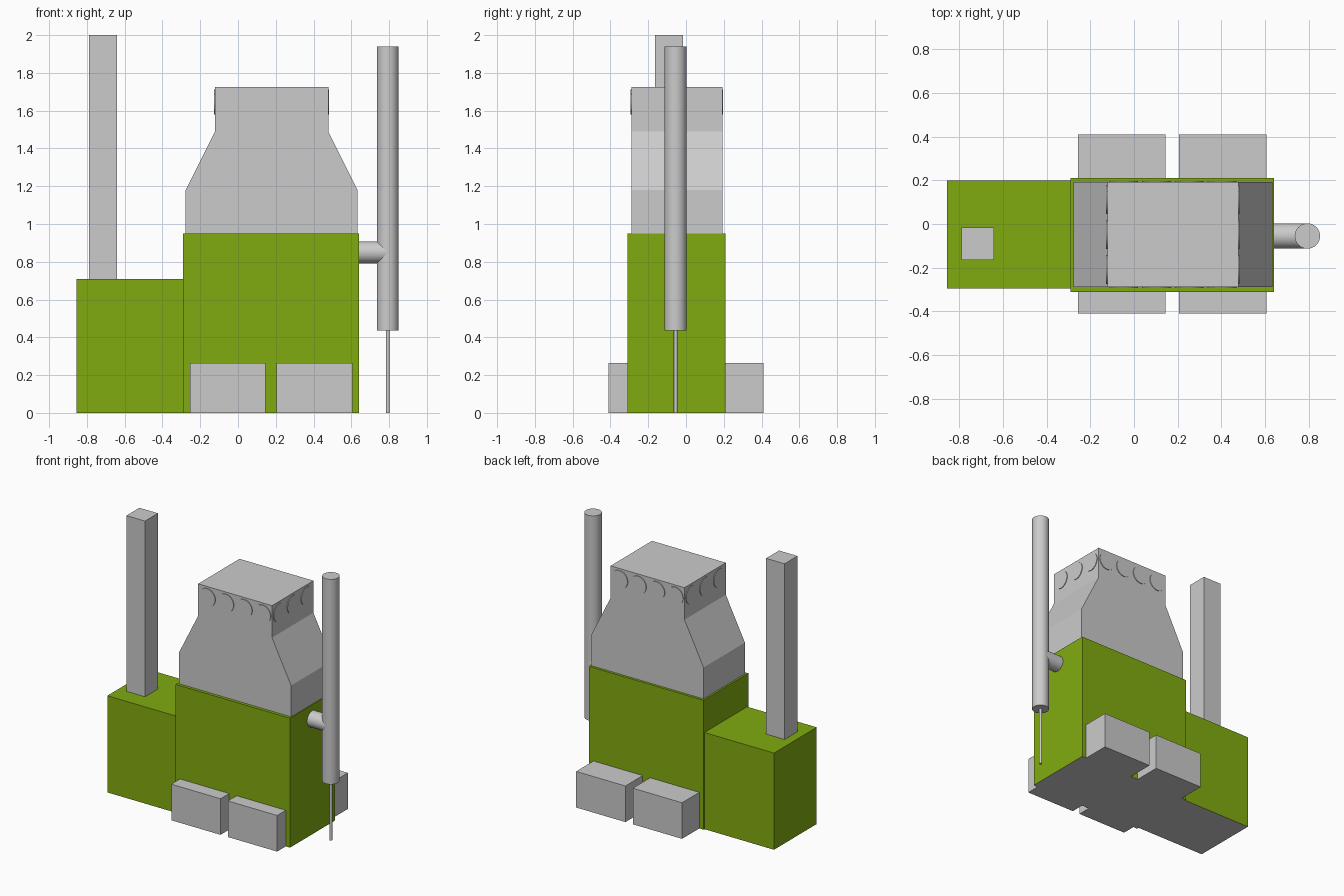
import bpy, bmesh
from math import pi
from mathutils import Matrix, Vector

cube = bpy.data.objects.get("Cube")
if cube:
    bpy.data.objects.remove(cube, do_unlink=True)


def material(name, rgb):
    m = bpy.data.materials.new(name)
    m.use_nodes = True
    m.diffuse_color = (*rgb, 1)
    m.node_tree.nodes["Principled BSDF"].inputs["Base Color"].default_value = (*rgb, 1)
    return m


grey = material("grey", (0.6, 0.6, 0.6))
green = material("olive green", (0.22, 0.41, 0.005))


def finish(name, bm, mats):
    bmesh.ops.recalc_face_normals(bm, faces=bm.faces)
    mesh = bpy.data.meshes.new(name)
    bm.to_mesh(mesh)
    bm.free()
    for m in mats:
        mesh.materials.append(m)
    ob = bpy.data.objects.new(name, mesh)
    bpy.context.collection.objects.link(ob)
    return ob


def box(name, lo, hi, *mats):
    lo, hi = Vector(lo), Vector(hi)
    bm = bmesh.new()
    bmesh.ops.create_cube(bm, size=1, matrix=Matrix.Translation((lo + hi) / 2)
                          @ Matrix.Diagonal((*(hi - lo), 1)))
    bm.normal_update()
    # With two materials the underside takes the second
    for f in bm.faces:
        f.material_index = int(len(mats) > 1 and f.normal.z < -0.5)
    return finish(name, bm, mats)


def rod(name, start, end, radius, segments=32):
    start, end = Vector(start), Vector(end)
    axis = end - start
    bm = bmesh.new()
    bmesh.ops.create_cone(bm, cap_ends=True, segments=segments, radius1=radius,
                          radius2=radius, depth=axis.length,
                          matrix=Matrix.Translation((start + end) / 2)
                          @ axis.to_track_quat('Z', 'Y').to_matrix().to_4x4())
    ob = finish(name, bm, [grey])
    bpy.ops.object.select_all(action='DESELECT')
    ob.select_set(True)
    bpy.context.view_layer.objects.active = ob
    bpy.ops.object.shade_smooth_by_angle(angle=pi / 6)
    return ob


# Green buildings with grey undersides
box("main_body", (-0.29, -0.31, 0), (0.64, 0.21, 0.95), green, grey)
box("side_body", (-0.855, -0.295, 0), (-0.29, 0.2, 0.71), green, grey)
box("chimney", (-0.79, -0.165, 0.71), (-0.64, -0.015, 2), grey)

# Low blocks along both long sides
for side, y0, y1 in (("front", -0.41, -0.31), ("back", 0.21, 0.41)):
    for hand, x in (("right", -0.255), ("left", 0.205)):
        box(f"{side}_{hand}_block", (x, y0, 0), (x + 0.4, y1, 0.265), grey)

# Tapered hood: front profile extruded through the depth
front, back = -0.288, 0.192
centre, half_top = 0.178, 0.3
half = [(0.455, 0.95), (0.455, 1.18), (half_top, 1.49), (half_top, 1.725)]
outline = [(centre + w, z) for w, z in half] + [(centre - w, z) for w, z in reversed(half)]
bm = bmesh.new()
face = bm.faces.new([bm.verts.new((x, front, z)) for x, z in outline])
grown = bmesh.ops.extrude_face_region(bm, geom=[face])["geom"]
bmesh.ops.translate(bm, vec=(0, back - front, 0),
                    verts=[v for v in grown if isinstance(v, bmesh.types.BMVert)])
finish("hood", bm, [grey])

# Thin round discs around the hood top
disc_z, disc_r, lift = 1.645, 0.066, 0.005
for i in range(4):
    x = centre - half_top + (i + 0.5) * half_top / 2
    for side, y, out in (("front", front, -1), ("back", back, 1)):
        rod(f"{side}_disc_{i + 1}", (x, y - out * lift, disc_z), (x, y + out * lift, disc_z), disc_r)
for i in range(3):
    y = front + (i + 0.5) * (back - front) / 3
    for side, out in (("right", -1), ("left", 1)):
        x = centre + out * half_top
        rod(f"{side}_disc_{i + 1}", (x - out * lift, y, disc_z), (x + out * lift, y, disc_z), disc_r)

# Upright pipe with its connector and thin lower rod
px, py = 0.793, -0.055
rod("upright_pipe", (px, py, 0.435), (px, py, 1.94), 0.058)
rod("pipe_connector", (0.63, py, 0.85), (px, py, 0.85), 0.058)
rod("lower_rod", (px, py, 0), (px, py, 0.44), 0.01, 16)
